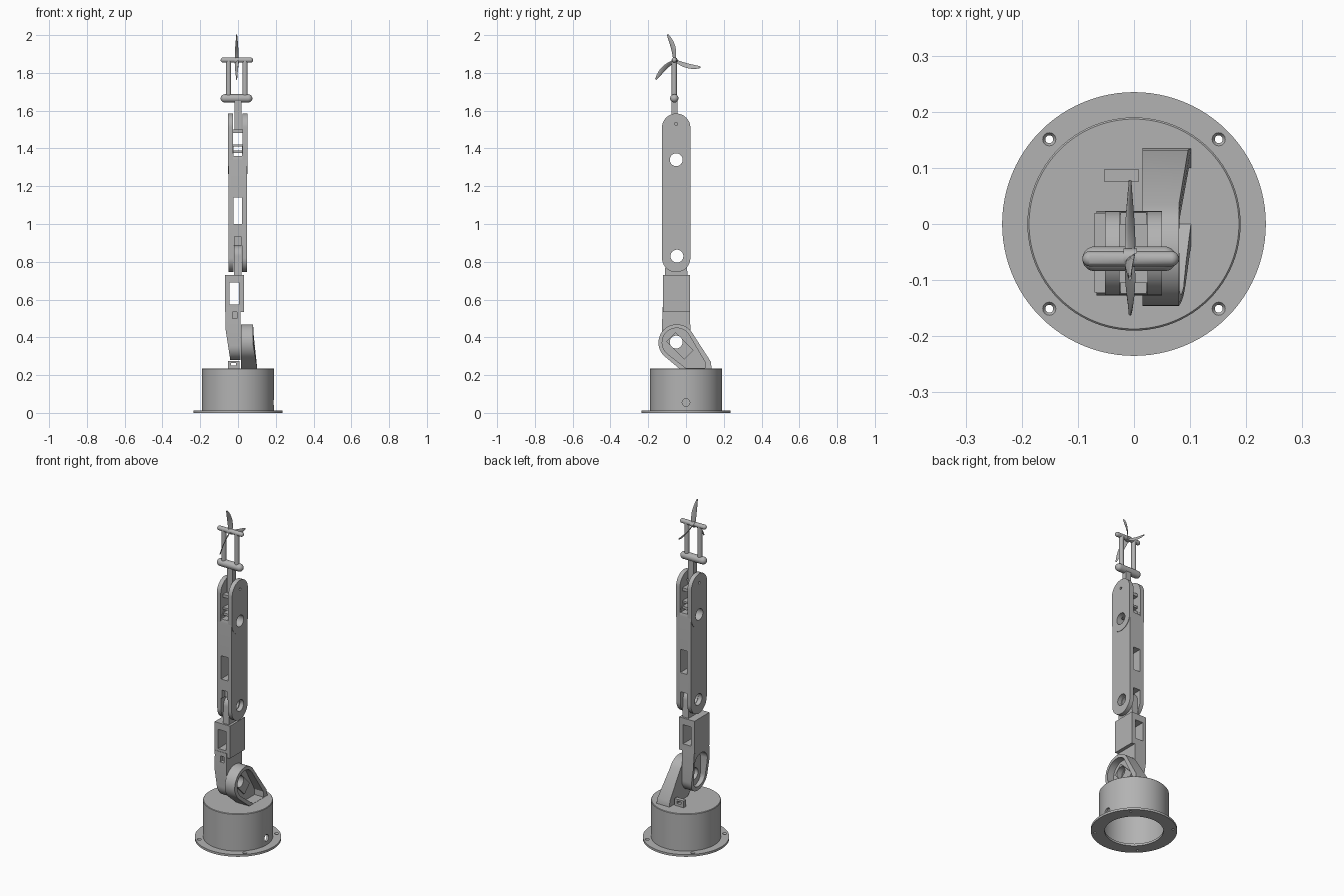
import bpy, bmesh, math
from mathutils import Vector, Matrix
from mathutils.geometry import convex_hull_2d

cube = bpy.data.objects.get("Cube")
if cube:
    bpy.data.objects.remove(cube)

grey = bpy.data.materials.new("plain grey")
grey.use_nodes = True
grey.diffuse_color = (0.45, 0.45, 0.45, 1)
grey.node_tree.nodes["Principled BSDF"].inputs["Base Color"].default_value = grey.diffuse_color

PY = -0.052  # depth of the arm's centre line


def make(name, bm):
    bmesh.ops.recalc_face_normals(bm, faces=bm.faces)
    mesh = bpy.data.meshes.new(name)
    bm.to_mesh(mesh)
    bm.free()
    mesh.materials.append(grey)
    ob = bpy.data.objects.new(name, mesh)
    bpy.context.collection.objects.link(ob)
    return ob


def circle(y, z, r, n=48):
    return [(y + r * math.cos(i * math.tau / n), z + r * math.sin(i * math.tau / n)) for i in range(n)]


def hull(points):
    return [points[i] for i in convex_hull_2d([Vector(p) for p in points])]


def capsule(z0, z1, r, y=PY):
    return hull(circle(y, z0, r) + circle(y, z1, r))


def extrude_x(name, profile, x0, x1):
    """Side profile (y, z) given thickness along x."""
    bm = bmesh.new()
    face = bm.faces.new([bm.verts.new((x0, y, z)) for y, z in profile])
    new = bmesh.ops.extrude_face_region(bm, geom=[face])["geom"]
    for v in new:
        if isinstance(v, bmesh.types.BMVert):
            v.co.x = x1
    return make(name, bm)


def box(name, x0, x1, y0, y1, z0, z1):
    return extrude_x(name, [(y0, z0), (y1, z0), (y1, z1), (y0, z1)], x0, x1)


def rod(name, a, b, r, r2=None, n=48):
    a, b = Vector(a), Vector(b)
    bm = bmesh.new()
    spin = (b - a).to_track_quat("Z", "Y").to_matrix().to_4x4()
    bmesh.ops.create_cone(bm, cap_ends=True, segments=n, radius1=r, radius2=r if r2 is None else r2,
                          depth=(b - a).length, matrix=Matrix.Translation((a + b) / 2) @ spin)
    return make(name, bm)


def x_hole(y, z, r):
    return rod("cutter", (-0.3, y, z), (0.3, y, z), r)


def lathe(name, outline, n=96):
    bm = bmesh.new()
    verts = [bm.verts.new((r, 0, z)) for r, z in outline]
    edges = [bm.edges.new((verts[i], verts[(i + 1) % len(verts)])) for i in range(len(verts))]
    bmesh.ops.spin(bm, geom=verts + edges, axis=(0, 0, 1), cent=(0, 0, 0), angle=math.tau, steps=n, use_merge=True)
    bmesh.ops.remove_doubles(bm, verts=bm.verts, dist=0.0001)
    return make(name, bm)


def cut(ob, cutters):
    for c in cutters:
        mod = ob.modifiers.new("cut", "BOOLEAN")
        mod.operation, mod.solver, mod.object = "DIFFERENCE", "EXACT", c
        bpy.context.view_layer.objects.active = ob
        bpy.ops.object.modifier_apply(modifier=mod.name)
        bpy.data.objects.remove(c)
    return ob


# Hollow base drum with a flange, screw holes and a cable hole
drum = lathe("base_drum", [(0.16, 0), (0.235, 0), (0.235, 0.013), (0.19, 0.013), (0.19, 0.233),
                           (0.187, 0.236), (0, 0.236), (0, 0.22), (0.178, 0.22), (0.178, 0.013), (0.16, 0.013)])
holes = [rod("cutter", (0.1, 0, 0.055), (0.3, 0, 0.055), 0.02)]
for sx in (-1, 1):
    for sy in (-1, 1):
        x, y = 0.151 * sx, 0.151 * sy
        holes.append(rod("cutter", (x, y, -0.01), (x, y, 0.03), 0.007))
        holes.append(rod("cutter", (x, y, 0.006), (x, y, 0.0135), 0.007, 0.012))
cut(drum, holes)

# Small cable lug on the drum
cut(box("cable_lug", -0.053, 0.008, 0.075, 0.098, 0.234, 0.276),
    [box("cutter", -0.036, -0.01, 0, 0.2, 0.25, 0.265)])

# Shoulder bracket: leaning shell, open to the side, flaring toward its foot
bracket = extrude_x("shoulder_bracket",
                    hull(circle(PY + 0.003, 0.372, 0.097) + [(-0.035, 0.234), (0.135, 0.234), (0.132, 0.27)]),
                    0.015, 0.08)
for v in bracket.data.vertices:
    if v.co.x > 0.05:
        v.co.x += 0.022 * max(0, min(1, (0.36 - v.co.z) / 0.12))
cut(bracket, [extrude_x("cutter", hull(circle(PY + 0.003, 0.372, 0.077) + [(0, 0.237), (0.1, 0.237), (0.1, 0.27)]),
                        0.04, 0.2), x_hole(PY, 0.375, 0.034)])

# Motor plate lying along the bracket
plate = extrude_x("shoulder_motor", [(PY + 0.015 + 0.707 * (a + b), 0.36 + 0.707 * (b - a))
                                     for a, b in ((-0.06, -0.035), (0.075, -0.035), (0.075, 0.035), (-0.06, 0.035))],
                  0.035, 0.05)
cut(plate, [x_hole(PY, 0.375, 0.034)])

# Lower arm: rounded foot leaning outward, pocketed on its outer side
lower = extrude_x("lower_arm", hull(circle(PY, 0.355, 0.075) +
                                    [(PY - 0.075, 0.45), (PY + 0.075, 0.45), (PY - 0.072, 0.56), (PY + 0.072, 0.56)]),
                  -0.067, 0.012)
for v in lower.data.vertices:
    if v.co.x < 0:
        v.co.x += 0.026 * max(0, (0.45 - v.co.z) / 0.17)
cut(lower, [extrude_x("cutter", capsule(0.36, 0.46, 0.055), -0.2, -0.02),
            x_hole(PY, 0.375, 0.034),
            box("cutter", -0.03, -0.006, -0.2, -0.1, 0.5, 0.54)])

# Elbow housing with a window running front to back
cut(box("elbow_housing", -0.07, 0.032, -0.122, 0.02, 0.535, 0.73),
    [box("cutter", -0.046, 0.006, -0.2, 0.2, 0.575, 0.69)])

# Tongue reaching into the upper arm fork
tongue = extrude_x("elbow_tongue", hull(circle(PY, 0.83, 0.055) + [(PY - 0.06, 0.72), (PY + 0.06, 0.72)]), -0.022, 0.018)
cut(tongue, [x_hole(PY + 0.004, 0.83, 0.034)])

# Upper arm: long body with a fork at the foot and a cable window
upper = extrude_x("upper_arm", capsule(0.82, 1.34, 0.075), -0.049, 0.047)
cut(upper, [box("cutter", -0.024, 0.022, -0.2, 0.2, 0.7, 0.885),
            box("cutter", -0.018, 0.016, -0.2, -0.1, 0.88, 0.935),
            box("cutter", -0.024, 0.022, -0.2, 0.2, 1.0, 1.14),
            box("cutter", -0.024, 0.022, -0.2, 0.2, 1.36, 1.5),
            x_hole(PY + 0.004, 0.83, 0.034), x_hole(PY, 1.34, 0.034)])

# Wrist cheeks either side, tied by short webs
for name, x0, x1 in (("left_wrist_cheek", 0.024, 0.05), ("right_wrist_cheek", -0.052, -0.026)):
    cut(extrude_x(name, capsule(1.34, 1.51, 0.075), x0, x1),
        [x_hole(PY, 1.34, 0.034), x_hole(PY, 1.53, 0.008)])
for name, z0, z1 in (("lower_wrist_web", 1.375, 1.39), ("middle_wrist_web", 1.41, 1.422), ("upper_wrist_web", 1.482, 1.5)):
    box(name, -0.03, 0.03, -0.105, 0.0, z0, z1)

# Wrist stem and the twin-post yoke
box("wrist_stem", -0.018, 0.018, -0.078, -0.046, 1.495, 1.66)


def round_bar(name, x0, x1, z, r):
    """Bar along x with domed ends."""
    bm = bmesh.new()
    bmesh.ops.create_uvsphere(bm, u_segments=32, v_segments=16, radius=r, matrix=Matrix.Rotation(math.pi / 2, 4, "Y"))
    # Split the sphere at its equator and pull the halves apart
    ends = bmesh.ops.bisect_plane(bm, geom=bm.verts[:] + bm.edges[:] + bm.faces[:], plane_co=(0, 0, 0), plane_no=(1, 0, 0))
    ring = [e for e in ends["geom_cut"] if isinstance(e, bmesh.types.BMEdge)]
    if not ring:
        ring = [e for e in bm.edges if all(abs(v.co.x) < 1e-5 for v in e.verts)]
    bmesh.ops.split_edges(bm, edges=ring)
    for v in bm.verts:
        side = sum(f.calc_center_median().x for f in v.link_faces)
        v.co += Vector((x1 - r if side > 0 else x0 + r, -0.062, z))
    rims = [e for e in bm.edges if e.is_boundary]
    bmesh.ops.bridge_loops(bm, edges=rims)
    return make(name, bm)


round_bar("lower_yoke_bar", -0.092, 0.076, 1.665, 0.022)
round_bar("upper_yoke_bar", -0.092, 0.08, 1.868, 0.0135)
for name, x in (("right_yoke_post", -0.05), ("left_yoke_post", 0.037)):
    rod(name, (x, -0.062, 1.66), (x, -0.062, 1.868), 0.0135)

# Three-bladed propeller facing sideways
HUB = Vector((-0.007, -0.06, 1.866))
rod("propeller_hub", HUB - Vector((0.012, 0, 0)), HUB + Vector((0.012, 0, 0)), 0.016)
for k in range(3):
    bm = bmesh.new()
    rows = []
    for i in range(9):
        t = i / 8
        chord = 0.004 + 0.011 * math.sin(math.pi * min(1, 0.15 + 0.85 * t)) ** 0.7
        twist = math.radians(50 - 35 * t)
        row = []
        for j in range(12):
            a = j * math.tau / 12
            c, h = chord * math.cos(a), 0.0025 * math.sin(a)
            row.append(bm.verts.new((c * math.sin(twist) + h * math.cos(twist),
                                     c * math.cos(twist) - h * math.sin(twist) + 0.01 * math.sin(math.pi * t),
                                     0.142 * t)))
        rows.append(row)
    for r0, r1 in zip(rows, rows[1:]):
        for j in range(12):
            bm.faces.new((r0[j], r0[j - 1], r1[j - 1], r1[j]))
    bm.faces.new(rows[0])
    bm.faces.new(rows[-1])
    bmesh.ops.transform(bm, verts=bm.verts, matrix=Matrix.Translation(HUB) @
                        Matrix.Rotation(math.radians(15 + 120 * k), 4, "X"))
    make("propeller_blade_%d" % (k + 1), bm)

# Smooth the round faces and keep the edges crisp
bpy.ops.object.select_all(action="DESELECT")
for ob in bpy.context.scene.objects:
    if ob.type == "MESH":
        ob.select_set(True)
        bpy.context.view_layer.objects.active = ob
bpy.ops.object.shade_smooth_by_angle(angle=math.radians(30))
